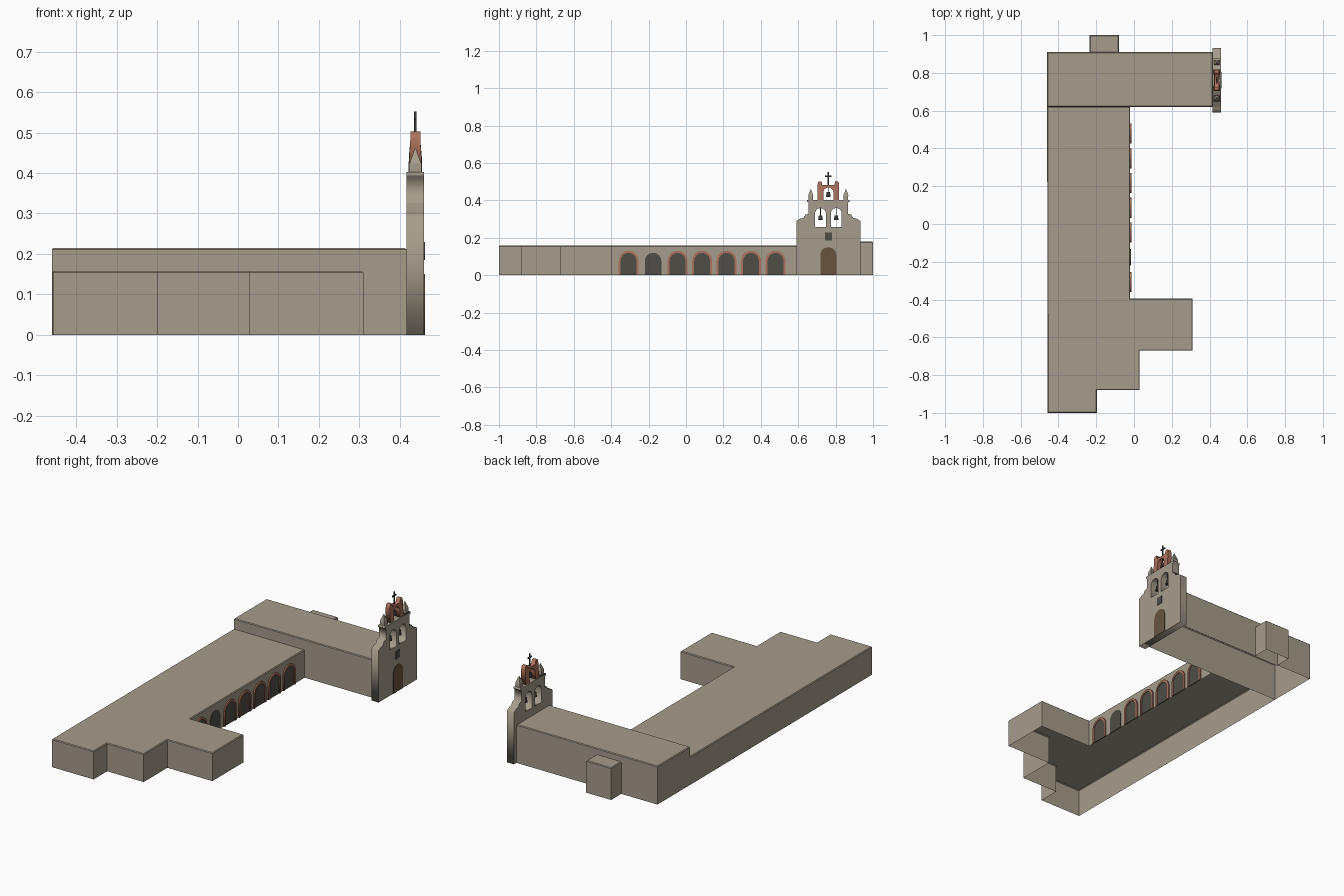
import bpy, bmesh, math
from mathutils import Matrix, Vector

cube = bpy.data.objects.get("Cube")
if cube:
    bpy.data.objects.remove(cube, do_unlink=True)


def material(name, rgb):
    m = bpy.data.materials.new(name)
    m.use_nodes = True
    m.diffuse_color = (*rgb, 1)
    m.node_tree.nodes["Principled BSDF"].inputs["Base Color"].default_value = (*rgb, 1)
    return m


STONE = material("warm grey stone", (0.38, 0.335, 0.26))
BRICK = material("terracotta brick", (0.42, 0.17, 0.11))
SHADOW = material("dark opening", (0.08, 0.075, 0.062))
WOOD = material("brown door", (0.14, 0.088, 0.05))
IRON = material("dark iron", (0.045, 0.042, 0.038))


def add_mesh(name, mesh, mat):
    obj = bpy.data.objects.new(name, mesh)
    bpy.context.collection.objects.link(obj)
    mesh.materials.clear()
    mesh.materials.append(mat)
    return obj


def from_bmesh(name, bm, mat):
    mesh = bpy.data.meshes.new(name)
    bm.to_mesh(mesh)
    bm.free()
    return add_mesh(name, mesh, mat)


def shell(name, footprint, height):
    """Walls and roof over a footprint, open underneath, roof edge softened."""
    bm = bmesh.new()
    floor = bm.faces.new([bm.verts.new((x, y, 0)) for x, y in footprint])
    grown = bmesh.ops.extrude_face_region(bm, geom=[floor])["geom"]
    bmesh.ops.translate(bm, vec=(0, 0, height),
                        verts=[v for v in grown if isinstance(v, bmesh.types.BMVert)])
    low = [f for f in bm.faces if all(v.co.z < 0.001 for v in f.verts)]
    bmesh.ops.delete(bm, geom=low, context='FACES_ONLY')
    bmesh.ops.recalc_face_normals(bm, faces=bm.faces)
    rim = [e for e in bm.edges if all(v.co.z > height - 0.001 for v in e.verts)]
    bmesh.ops.bevel(bm, geom=rim, offset=0.004, segments=1, affect='EDGES')
    return from_bmesh(name, bm, STONE)


def rectangle(x0, y0, x1, y1):
    return [(x0, y0), (x1, y0), (x1, y1), (x0, y1)]


def arch(y, r, spring, base=0.0, steps=12):
    """Round-headed outline in the y-z plane."""
    turns = [math.pi * i / steps for i in range(steps + 1)]
    head = [(y + r * math.cos(t), spring + r * math.sin(t)) for t in turns]
    return [(y + r, base)] + head + [(y - r, base)]


def slab(name, loops, x0, x1, mat):
    """Extrude y-z outlines along x; inner loops become holes."""
    curve = bpy.data.curves.new(name + "_outline", 'CURVE')
    curve.dimensions, curve.fill_mode = '2D', 'BOTH'
    curve.extrude = (x1 - x0) / 2
    for loop in loops:
        spline = curve.splines.new('POLY')
        spline.points.add(len(loop) - 1)
        for p, (y, z) in zip(spline.points, loop):
            p.co = (y, z, 0, 1)
        spline.use_cyclic_u = True
    temp = bpy.data.objects.new(name + "_outline", curve)
    bpy.context.collection.objects.link(temp)
    bpy.context.view_layer.update()
    depsgraph = bpy.context.evaluated_depsgraph_get()
    mesh = bpy.data.meshes.new_from_object(temp.evaluated_get(depsgraph))
    bpy.data.objects.remove(temp, do_unlink=True)
    bpy.data.curves.remove(curve)
    # local x, y, z become world y, z, x
    mesh.transform(Matrix(((0, 0, 1, (x0 + x1) / 2), (1, 0, 0, 0), (0, 1, 0, 0), (0, 0, 0, 1))))
    mesh.name = name
    return add_mesh(name, mesh, mat)


def box(name, centre, size, mat):
    bm = bmesh.new()
    bmesh.ops.create_cube(bm, size=1)
    bmesh.ops.scale(bm, vec=size, verts=bm.verts)
    bmesh.ops.translate(bm, vec=centre, verts=bm.verts)
    return from_bmesh(name, bm, mat)


def cone(name, centre, r1, r2, depth, sides, mat):
    bm = bmesh.new()
    bmesh.ops.create_cone(bm, cap_ends=True, segments=sides, radius1=r1, radius2=r2, depth=depth,
                          matrix=Matrix.Translation(centre) @ Matrix.Rotation(math.pi / 4, 4, 'Z'))
    return from_bmesh(name, bm, mat)


# Main volumes
WALL_X = -0.02
shell("cloister_wing", [(-0.457, -1), (-0.197, -1), (-0.197, -0.88), (0.03, -0.88),
                        (0.03, -0.67), (0.31, -0.67), (0.31, -0.395), (WALL_X, -0.395),
                        (WALL_X, 0.62), (-0.46, 0.62)], 0.158)
shell("church_nave", rectangle(-0.46, 0.62, 0.416, 0.91), 0.215)
shell("rear_annex", rectangle(-0.235, 0.905, -0.08, 1.0), 0.18)

# Arcade along the courtyard; the second arch has no brick surround
for i in range(7):
    y = -0.307 + 0.131 * i
    slab(f"arcade_opening_{i}", [arch(y, 0.044, 0.076)], WALL_X - 0.002, WALL_X + 0.003, SHADOW)
    if i != 1:
        ring = arch(y, 0.053, 0.078) + arch(y, 0.042, 0.077)[::-1]
        slab(f"arcade_surround_{i}", [ring], WALL_X - 0.002, WALL_X + 0.007, BRICK)

# Church front with stepped shoulders and two bell openings
MID, FRONT, BACK = 0.761, 0.46, 0.416
CX = (FRONT + BACK) / 2
half = [(0.171, 0), (0.171, 0.29), (0.15, 0.303), (0.133, 0.306), (0.122, 0.325), (0.106, 0.327),
        (0.106, 0.39), (0.114, 0.392), (0.114, 0.402)]
outline = [(MID + d, z) for d, z in half] + [(MID - d, z) for d, z in half[::-1]]
bell_ys = (MID - 0.042, MID + 0.042)
slab("church_front", [outline] + [arch(y, 0.029, 0.33, 0.257) for y in bell_ys], BACK, FRONT, STONE)
slab("door", [arch(MID, 0.043, 0.107)], FRONT - 0.002, FRONT + 0.002, WOOD)
slab("front_window", [rectangle(MID - 0.019, 0.185, MID + 0.019, 0.229)],
     FRONT - 0.002, FRONT + 0.002, SHADOW)

# Brick bell gable: taller posts each side of an arched opening, thinner at the top
profile = [(0.028, 0.402), (0.058, 0.402), (0.058, 0.485), (0.053, 0.502), (0.036, 0.502),
           (0.033, 0.482)]
opening = arch(MID, 0.027, 0.442, 0.402)
gable = [(MID + d, z) for d, z in profile[1:]] + [(MID - d, z) for d, z in profile[:0:-1]]
gable_obj = slab("bell_gable", [gable + opening[::-1]], CX - 0.017, CX + 0.017, BRICK)
for v in gable_obj.data.vertices:
    taper = min(max((v.co.z - 0.43) / 0.05, 0), 1)
    v.co.x = CX + (v.co.x - CX) * (1 - 0.28 * taper)

# Bells on thin hangers
for i, (y, z, top) in enumerate([(bell_ys[0], 0.307, 0.36), (bell_ys[1], 0.307, 0.36),
                                 (MID, 0.432, 0.472)]):
    cone(f"bell_{i}", (CX, y, z), 0.013, 0.009, 0.025, 12, IRON)
    box(f"bell_hanger_{i}", (CX, y, (z + top) / 2), (0.003, 0.003, top - z), IRON)

# Corner pinnacles
for side, label in ((-1, "right"), (1, "left")):
    y = MID + side * 0.094
    box(f"pinnacle_base_{label}", (CX, y, 0.4135), (0.03, 0.024, 0.023), STONE)
    cone(f"pinnacle_spire_{label}", (CX, y, 0.443), 0.02, 0.001, 0.038, 4, STONE)

# Cross
box("cross_post", (CX, MID, 0.516), (0.006, 0.007, 0.072), IRON)
box("cross_arm", (CX, MID, 0.53), (0.006, 0.034, 0.007), IRON)
